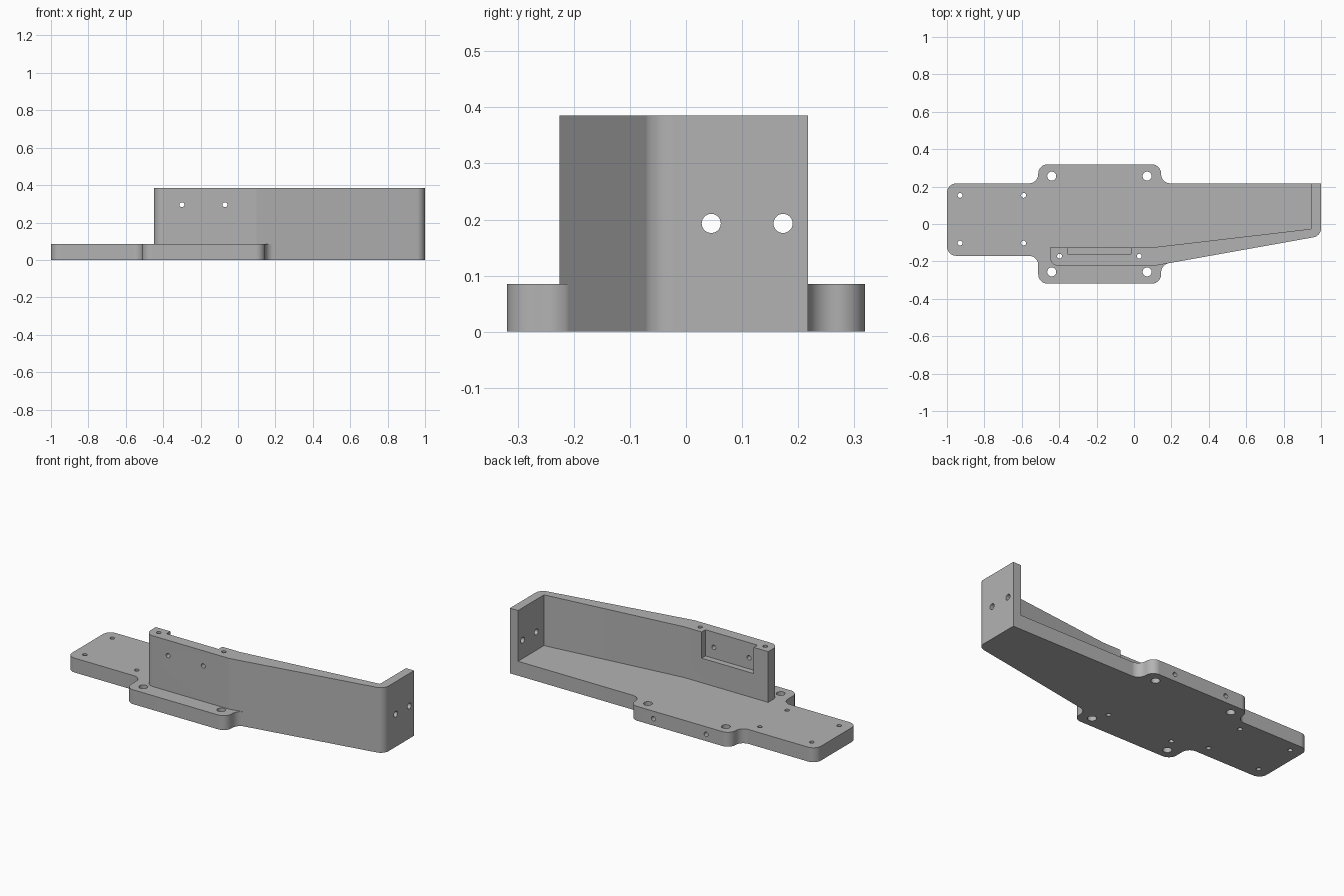
import bpy, bmesh, math
from mathutils import Vector, Matrix

cube = bpy.data.objects.get("Cube")
if cube:
    bpy.data.objects.remove(cube, do_unlink=True)

grey = bpy.data.materials.new("plain grey")
grey.use_nodes = True
COLOUR = (0.45, 0.45, 0.45, 1)
grey.diffuse_color = COLOUR
grey.node_tree.nodes["Principled BSDF"].inputs["Base Color"].default_value = COLOUR

PLATE_TOP, WALL_TOP = 0.085, 0.385
EDGE = 0.217          # straight back edge
TAB = 0.319           # tabs reach this far front and back
R = 0.05              # corner radius


def fillet(corners, steps=12):
    """Round each (x, y, radius) corner, inward or outward."""
    out = []
    for i, (x, y, r) in enumerate(corners):
        p = Vector((x, y))
        if not r:
            out.append(p)
            continue
        a = (Vector(corners[i - 1][:2]) - p).normalized()
        b = (Vector(corners[(i + 1) % len(corners)][:2]) - p).normalized()
        half = a.angle(b) / 2
        centre = p + (a + b).normalized() * (r / math.sin(half))
        start = p + a * (r / math.tan(half)) - centre
        end = p + b * (r / math.tan(half)) - centre
        sweep = math.atan2(start.cross(end), start.dot(end))
        for k in range(steps + 1):
            out.append(centre + Matrix.Rotation(sweep * k / steps, 2) @ start)
    return out


def add_object(name, bm):
    bmesh.ops.recalc_face_normals(bm, faces=bm.faces)
    mesh = bpy.data.meshes.new(name)
    bm.to_mesh(mesh)
    bm.free()
    mesh.materials.append(grey)
    obj = bpy.data.objects.new(name, mesh)
    bpy.context.collection.objects.link(obj)
    return obj


def prism(name, points, z0, z1):
    bm = bmesh.new()
    face = bm.faces.new([bm.verts.new((p.x, p.y, z0)) for p in points])
    new = bmesh.ops.extrude_face_region(bm, geom=[face])["geom"]
    bmesh.ops.translate(bm, vec=(0, 0, z1 - z0),
                        verts=[v for v in new if isinstance(v, bmesh.types.BMVert)])
    return add_object(name, bm)


def drill(centre, radius, length, axis):
    turn = {"X": Matrix.Rotation(math.pi / 2, 4, "Y"),
            "Y": Matrix.Rotation(math.pi / 2, 4, "X"),
            "Z": Matrix.Identity(4)}[axis]
    bm = bmesh.new()
    bmesh.ops.create_cone(bm, cap_ends=True, segments=48, radius1=radius, radius2=radius,
                          depth=length, matrix=Matrix.Translation(centre) @ turn)
    return add_object("drill", bm)


def combine(target, other, operation):
    mod = target.modifiers.new("combine", "BOOLEAN")
    mod.operation, mod.solver, mod.object = operation, "EXACT", other
    bpy.context.view_layer.objects.active = target
    bpy.ops.object.modifier_apply(modifier=mod.name)
    bpy.data.objects.remove(other, do_unlink=True)


# Sloping front face shared by plate and wall
bend, tip = Vector((0.1, -0.225)), Vector((1, -0.064))
tab_left, tab_right = -0.512, 0.145
slope_y = bend.lerp(tip, (tab_right - bend.x) / (tip.x - bend.x)).y

# Base plate with front and back tabs
plate = prism("bracket", fillet([
    (-1, EDGE, R), (-1, -0.17, R),
    (tab_left, -0.17, R), (tab_left, -TAB, R),
    (tab_right, -TAB, R), (tab_right, slope_y, R),
    (tip.x, tip.y, R), (1, EDGE, 0),
    (tab_right, EDGE, R), (tab_right, TAB, R),
    (tab_left, TAB, R), (tab_left, EDGE, R)]), 0, PLATE_TOP)

# Bent side wall with the end wall
wall = prism("wall", fillet([
    (-0.45, -0.125, 0), (-0.45, bend.y, R), (bend.x, bend.y, 0),
    (tip.x, tip.y, R), (1, EDGE, 0), (0.947, EDGE, 0),
    (0.947, -0.026, 0), (0.1, -0.125, 0)]), PLATE_TOP, WALL_TOP)
combine(plate, wall, "UNION")

# Pocket on the inner side of the wall
pocket = prism("pocket", [Vector(p) for p in (
    (-0.355, -0.16), (-0.015, -0.16), (-0.015, -0.1), (-0.355, -0.1))], 0.23, 0.45)
combine(plate, pocket, "DIFFERENCE")

# Mounting holes
holes = [((x, y, 0), 0.024, 1, "Z") for x in (-0.44, 0.07) for y in (-0.256, 0.256)]
holes += [((x, y, 0), 0.013, 1, "Z") for x in (-0.93, -0.59) for y in (-0.102, 0.153)]
holes += [((x, -0.172, 0), 0.013, 1, "Z") for x in (-0.398, 0.028)]
holes += [((x, -0.2, 0.295), 0.013, 0.3, "Y") for x in (-0.3, -0.07)]
holes += [((1, y, 0.193), 0.017, 0.3, "X") for y in (0.045, 0.173)]
holes += [((x, TAB, 0.04), 0.013, 0.2, "Y") for x in (-0.355, -0.01)]
for hole in holes:
    combine(plate, drill(*hole), "DIFFERENCE")

# Smooth rounded corners and bores, crisp edges elsewhere
bpy.ops.object.select_all(action="DESELECT")
plate.select_set(True)
bpy.context.view_layer.objects.active = plate
bpy.ops.object.shade_smooth_by_angle(angle=math.radians(9))
weighted = plate.modifiers.new("flat faces", "WEIGHTED_NORMAL")
weighted.keep_sharp = True
